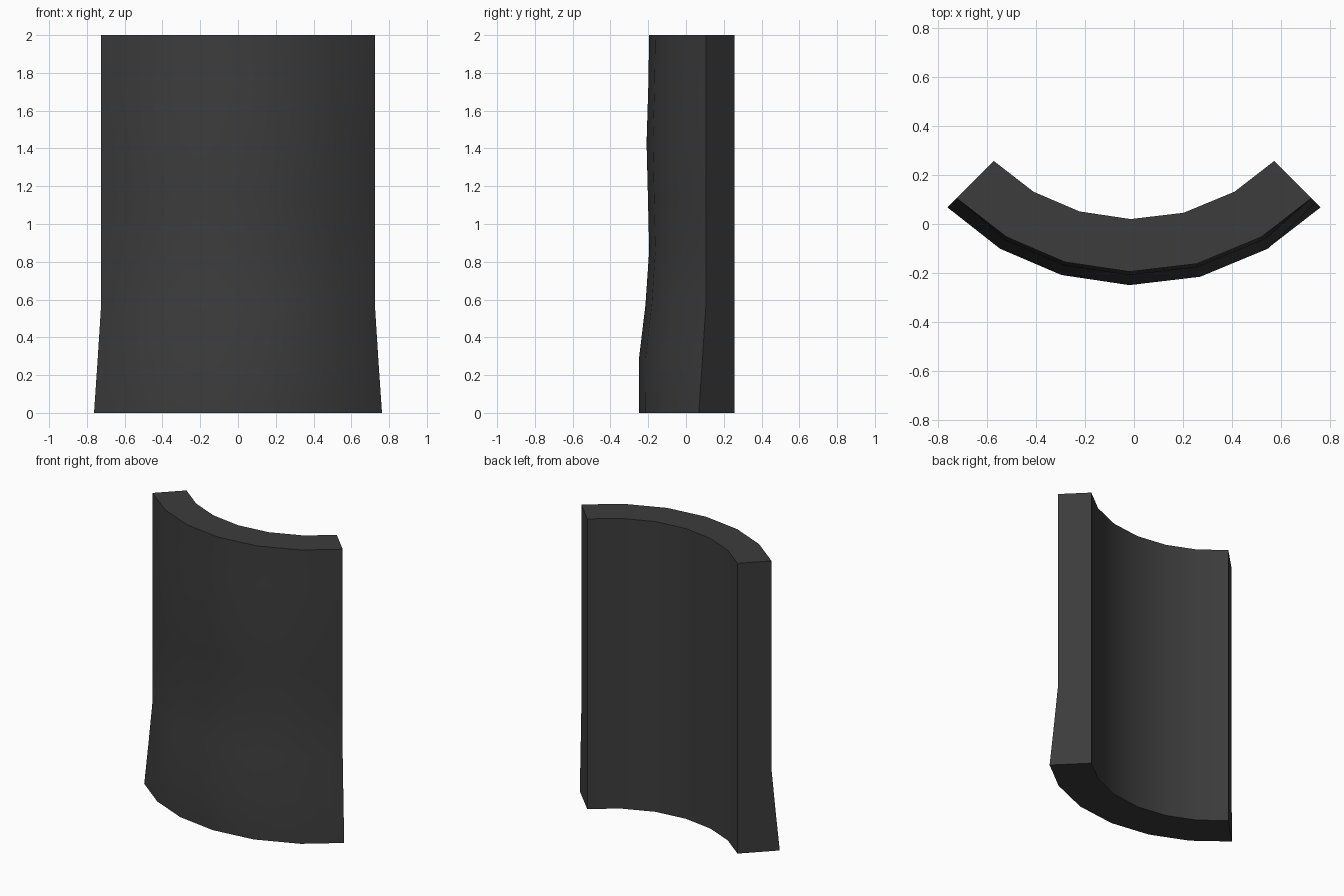
import bpy, bmesh, math

if "Cube" in bpy.data.objects:
    bpy.data.objects.remove(bpy.data.objects["Cube"])

CENTRE_Y, R_IN, R_OUT = 0.83, 0.81, 1.025
ANGLES = [-45, -30.5, -16, -1, 14.5, 30.5, 45]
# height, outward bulge of the middle columns, outward flare of the end columns
LEVELS = [(0, .053, .053), (.28, .055, .026), (.57, .02, 0), (.86, 0, 0),
          (1.15, .007, 0), (1.43, .014, 0), (1.72, .005, 0), (2, 0, 0)]

bm = bmesh.new()


def point(angle, radius, z):
    a = math.radians(angle)
    return bm.verts.new((radius * math.sin(a), CENTRE_Y - radius * math.cos(a), z))


# closed plan outline at each level: outer arc, then inner arc back
rings = []
for z, bulge, flare in LEVELS:
    outer = [point(a, R_OUT + (flare if abs(a) == 45 else bulge), z) for a in ANGLES]
    inner = [point(a, R_IN, z) for a in reversed(ANGLES)]
    rings.append(outer + inner)

# curved faces and straight ends
n = len(rings[0])
for low, high in zip(rings, rings[1:]):
    for i in range(n):
        j = (i + 1) % n
        bm.faces.new((low[i], low[j], high[j], high[i]))

# bottom and top caps as strips across the thickness
for ring in (rings[0], rings[-1]):
    for i in range(len(ANGLES) - 1):
        bm.faces.new((ring[i], ring[i + 1], ring[n - 2 - i], ring[n - 1 - i]))
bmesh.ops.recalc_face_normals(bm, faces=bm.faces)

mesh = bpy.data.meshes.new("curved_wall")
bm.to_mesh(mesh)
bm.free()
wall = bpy.data.objects.new("curved_wall", mesh)
bpy.context.collection.objects.link(wall)

# dark stone colour
mat = bpy.data.materials.new("dark_grey")
mat.diffuse_color = (0.045, 0.045, 0.045, 1)
mat.use_nodes = True
mat.node_tree.nodes["Principled BSDF"].inputs["Base Color"].default_value = mat.diffuse_color
mesh.materials.append(mat)

bpy.context.view_layer.objects.active = wall
wall.select_set(True)
bpy.ops.object.shade_smooth_by_angle(angle=math.radians(35))
